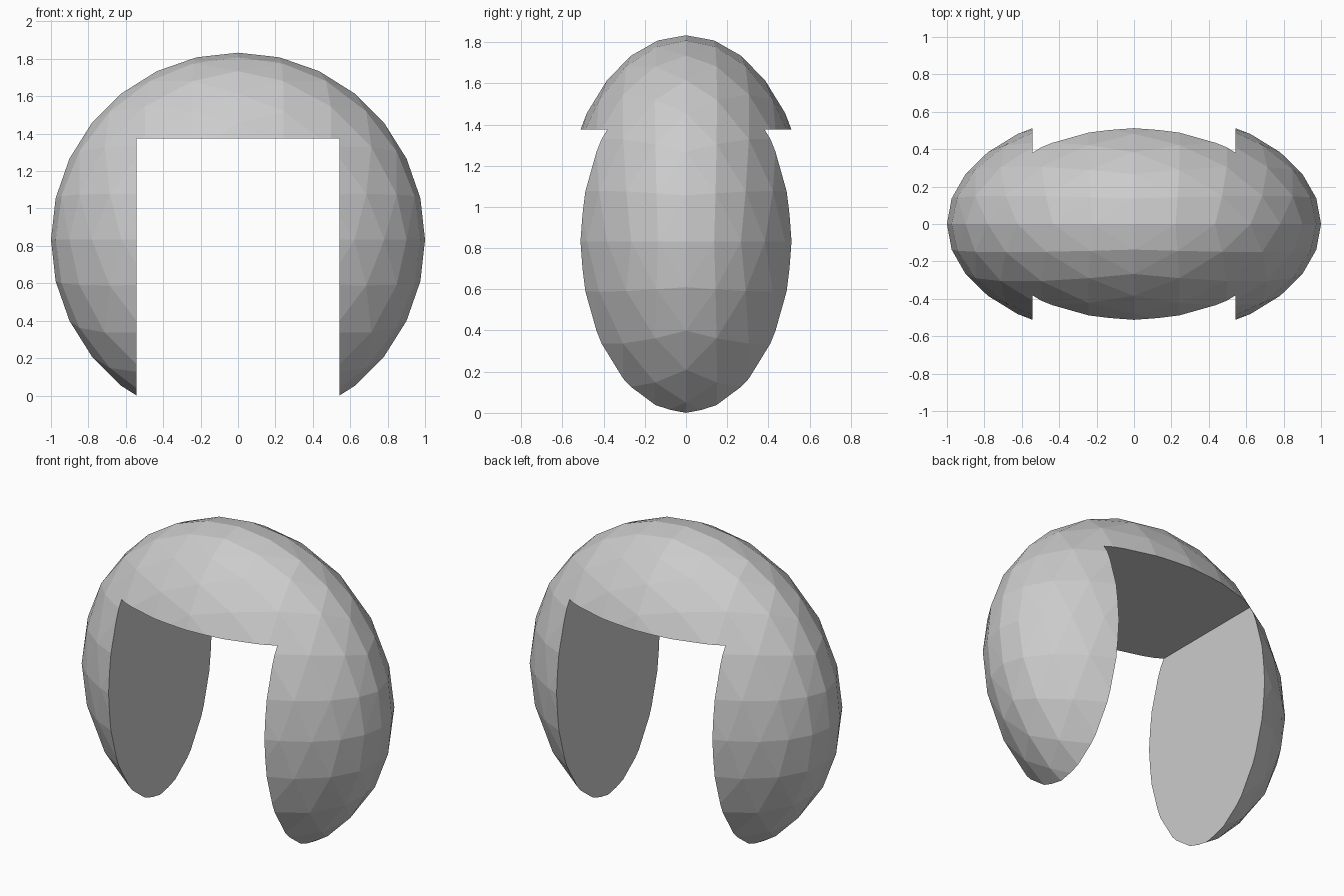
import bpy, bmesh, math
from itertools import product

if "Cube" in bpy.data.objects:
    bpy.data.objects.remove(bpy.data.objects["Cube"])

N = 7            # segments per quarter circle
DEPTH = 0.615    # y squash
CUT = 0.542      # half width of the opening, and its height above the centre

# Faceted ball: octahedron subdivided N times per edge, spaced by equal angles
bm = bmesh.new()


def point(i, j, signs):
    s = [math.sin(math.pi / 2 * k / N) for k in (i, j, N - i - j)]
    r = math.sqrt(sum(c * c for c in s))
    return bm.verts.new([c / r * g for c, g in zip(s, signs)])


for signs in product((1, -1), repeat=3):
    grid = {(i, j): point(i, j, signs) for i in range(N + 1) for j in range(N + 1 - i)}
    for i in range(N):
        for j in range(N - i):
            bm.faces.new((grid[i, j], grid[i + 1, j], grid[i, j + 1]))
            if i + j < N - 1:
                bm.faces.new((grid[i + 1, j], grid[i + 1, j + 1], grid[i, j + 1]))
bmesh.ops.remove_doubles(bm, verts=bm.verts, dist=1e-4)
bmesh.ops.scale(bm, vec=(1, DEPTH, 1), verts=bm.verts)
bmesh.ops.recalc_face_normals(bm, faces=bm.faces)
mesh = bpy.data.meshes.new("arch_shell")
bm.to_mesh(mesh)
bm.free()
arch = bpy.data.objects.new("arch_shell", mesh)
bpy.context.collection.objects.link(arch)

# Square opening cut through from below
bpy.ops.mesh.primitive_cube_add(size=1, location=(0, 0, (CUT - 2) / 2))
cutter = bpy.context.object
cutter.name = "opening_cutter"
cutter.scale = (2 * CUT, 3, CUT + 2)
cutter.hide_render = True
mod = arch.modifiers.new("opening", 'BOOLEAN')
mod.operation = 'DIFFERENCE'
mod.solver = 'EXACT'
mod.object = cutter
bpy.context.view_layer.objects.active = arch
bpy.ops.object.modifier_apply(modifier=mod.name)
bpy.data.objects.remove(cutter)

# Stand the feet on the ground
low = min(v.co.z for v in arch.data.vertices)
for v in arch.data.vertices:
    v.co.z -= low
